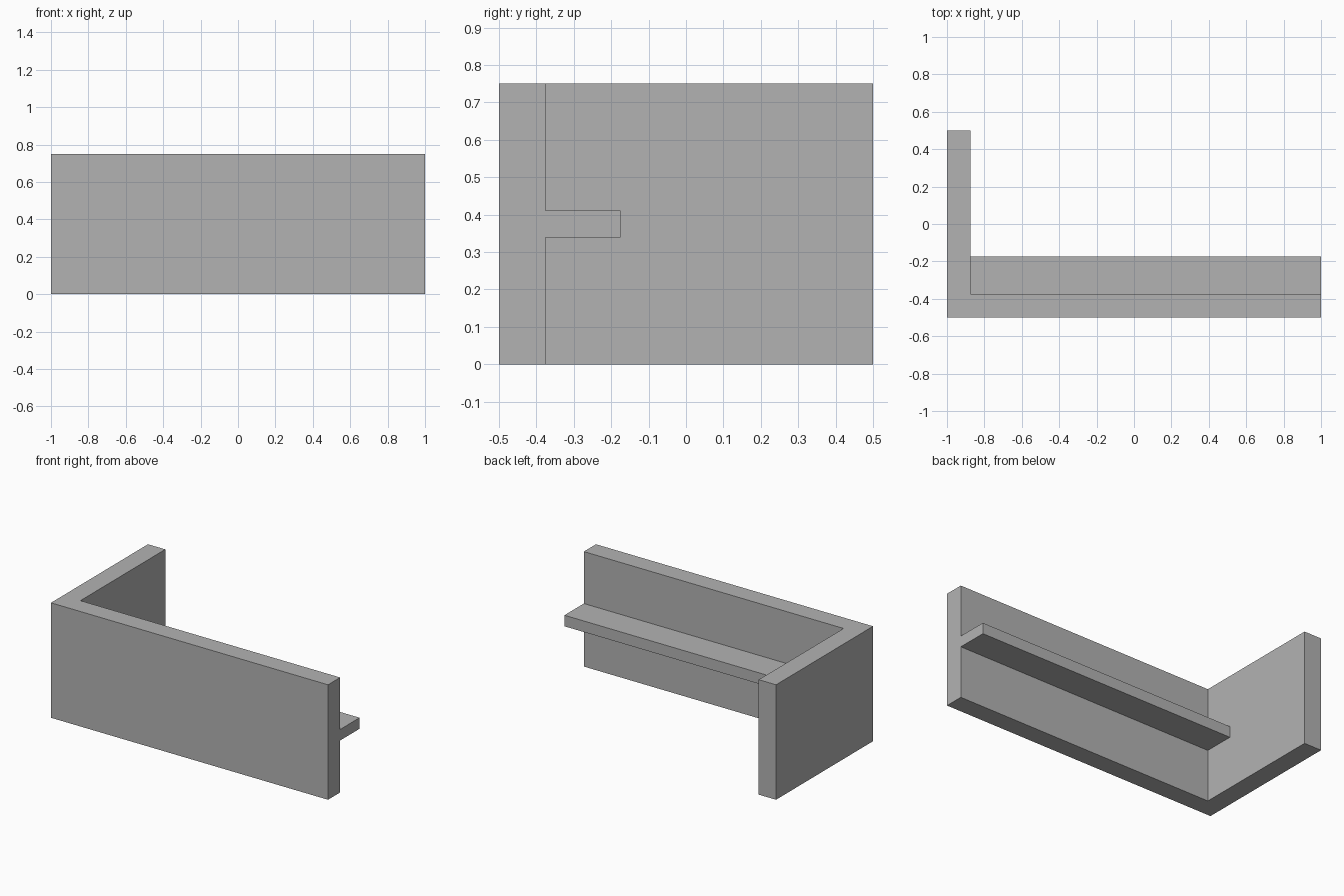
import bpy
import bmesh

cube = bpy.data.objects.get("Cube")
if cube:
    bpy.data.objects.remove(cube, do_unlink=True)

# Plain grey material
GREY = (0.45, 0.45, 0.45, 1.0)
grey = bpy.data.materials.new("plain grey")
grey.use_nodes = True
grey.diffuse_color = GREY
grey.node_tree.nodes["Principled BSDF"].inputs["Base Color"].default_value = GREY


def extrude_profile(name, outline, bottom, top):
    """Extrude an xy outline from bottom to top."""
    bm = bmesh.new()
    base = bm.faces.new([bm.verts.new((x, y, bottom)) for x, y in outline])
    raised = bmesh.ops.extrude_face_region(bm, geom=[base], use_keep_orig=True)["geom"]
    moved = [v for v in raised if isinstance(v, bmesh.types.BMVert)]
    bmesh.ops.translate(bm, verts=moved, vec=(0, 0, top - bottom))
    bmesh.ops.recalc_face_normals(bm, faces=bm.faces)
    mesh = bpy.data.meshes.new(name)
    bm.to_mesh(mesh)
    bm.free()
    mesh.materials.append(grey)
    obj = bpy.data.objects.new(name, mesh)
    bpy.context.collection.objects.link(obj)
    return obj


THICK = 0.125
inner_x = -1 + THICK
inner_y = -0.5 + THICK

# L-shaped wall: long front panel and short side panel
extrude_profile("corner_wall",
                [(-1, -0.5), (1, -0.5), (1, inner_y),
                 (inner_x, inner_y), (inner_x, 0.5), (-1, 0.5)],
                0, 0.75)

# Ledge along the inside of the front panel
ledge_y = inner_y + 0.2
extrude_profile("inner_ledge",
                [(inner_x, inner_y), (1, inner_y), (1, ledge_y), (inner_x, ledge_y)],
                0.339, 0.411)
